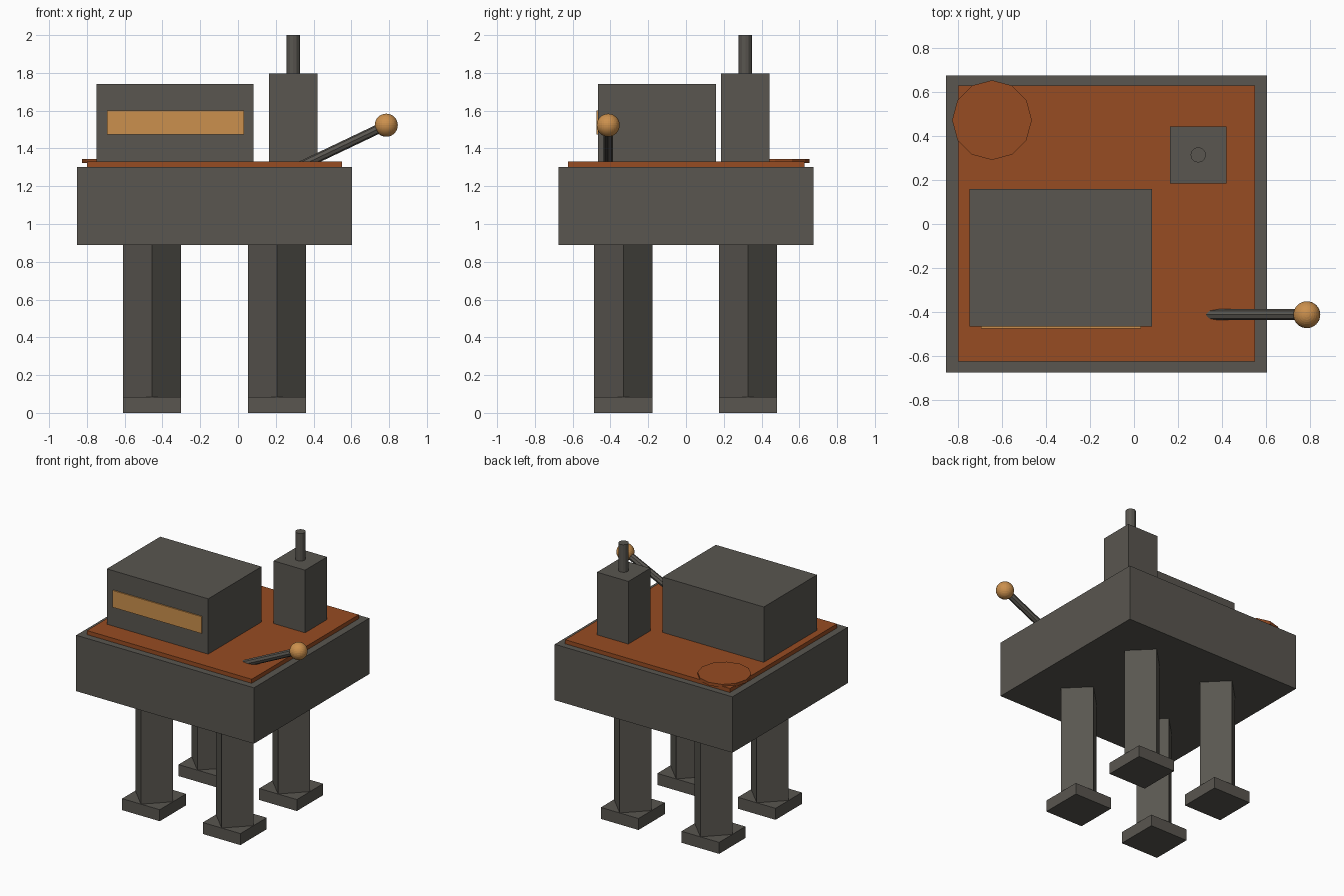
import bpy, math
from mathutils import Vector

if "Cube" in bpy.data.objects:
    bpy.data.objects.remove(bpy.data.objects["Cube"])


def material(name, rgb):
    m = bpy.data.materials.new(name)
    m.diffuse_color = (*rgb, 1)
    m.use_nodes = True
    m.node_tree.nodes["Principled BSDF"].inputs["Base Color"].default_value = m.diffuse_color
    return m


GREY = material("dark warm grey", (0.100, 0.093, 0.080))
RUST = material("rust orange", (0.31, 0.072, 0.016))
TAN = material("amber tan", (0.60, 0.28, 0.075))


def finish(name, mat):
    ob = bpy.context.object
    ob.name = name
    ob.data.materials.append(mat)
    return ob


def box(name, x, y, z, mat):
    """Box from (min, max) ranges."""
    c = [(r[0] + r[1]) / 2 for r in (x, y, z)]
    bpy.ops.mesh.primitive_cube_add(size=1, location=c)
    ob = finish(name, mat)
    ob.scale = [r[1] - r[0] for r in (x, y, z)]
    bpy.ops.object.transform_apply(location=False, rotation=False, scale=True)
    return ob


def rod(name, a, b, radius, sides, mat):
    """Faceted cylinder between two points."""
    a, b = Vector(a), Vector(b)
    d = b - a
    bpy.ops.mesh.primitive_cylinder_add(
        vertices=sides, radius=radius, depth=d.length, location=(a + b) / 2,
        rotation=d.to_track_quat('Z', 'Y').to_euler())
    return finish(name, mat)


# Table body and top plate
box("body", (-0.853, 0.603), (-0.675, 0.675), (0.888, 1.302), GREY)
box("top_plate", (-0.80, 0.55), (-0.625, 0.628), (1.29, 1.332), RUST)

# Round lid on the rear left corner
rod("round_lid", (-0.645, 0.472, 1.322), (-0.645, 0.472, 1.345), 0.181, 12, RUST)

# Display housing with window plate on its front
box("housing", (-0.748, 0.082), (-0.466, 0.158), (1.32, 1.742), GREY)
box("window", (-0.694, 0.032), (-0.475, -0.4655), (1.475, 1.60), TAN)

# Square tower with a thin pipe
box("tower", (0.163, 0.42), (0.185, 0.442), (1.32, 1.796), GREY)
rod("pipe", (0.292, 0.314, 1.78), (0.292, 0.314, 2.0), 0.035, 12, GREY)

# Lever with ball knob
rod("lever", (0.30, -0.412, 1.292), (0.785, -0.412, 1.523), 0.025, 8, GREY)
bpy.ops.mesh.primitive_uv_sphere_add(segments=32, ring_count=16, radius=0.061,
                                     location=(0.785, -0.412, 1.523))
finish("lever_knob", TAN)

# Four diamond-section legs on square feet
R = 0.154
for side, x in (("left", -0.455), ("right", 0.206)):
    for end, y in (("front", -0.332), ("rear", 0.328)):
        rod(f"{end}_{side}_leg", (x, y, 0.08), (x, y, 0.895), R, 4, GREY)
        box(f"{end}_{side}_foot", (x - R, x + R), (y - R, y + R), (0, 0.085), GREY)
